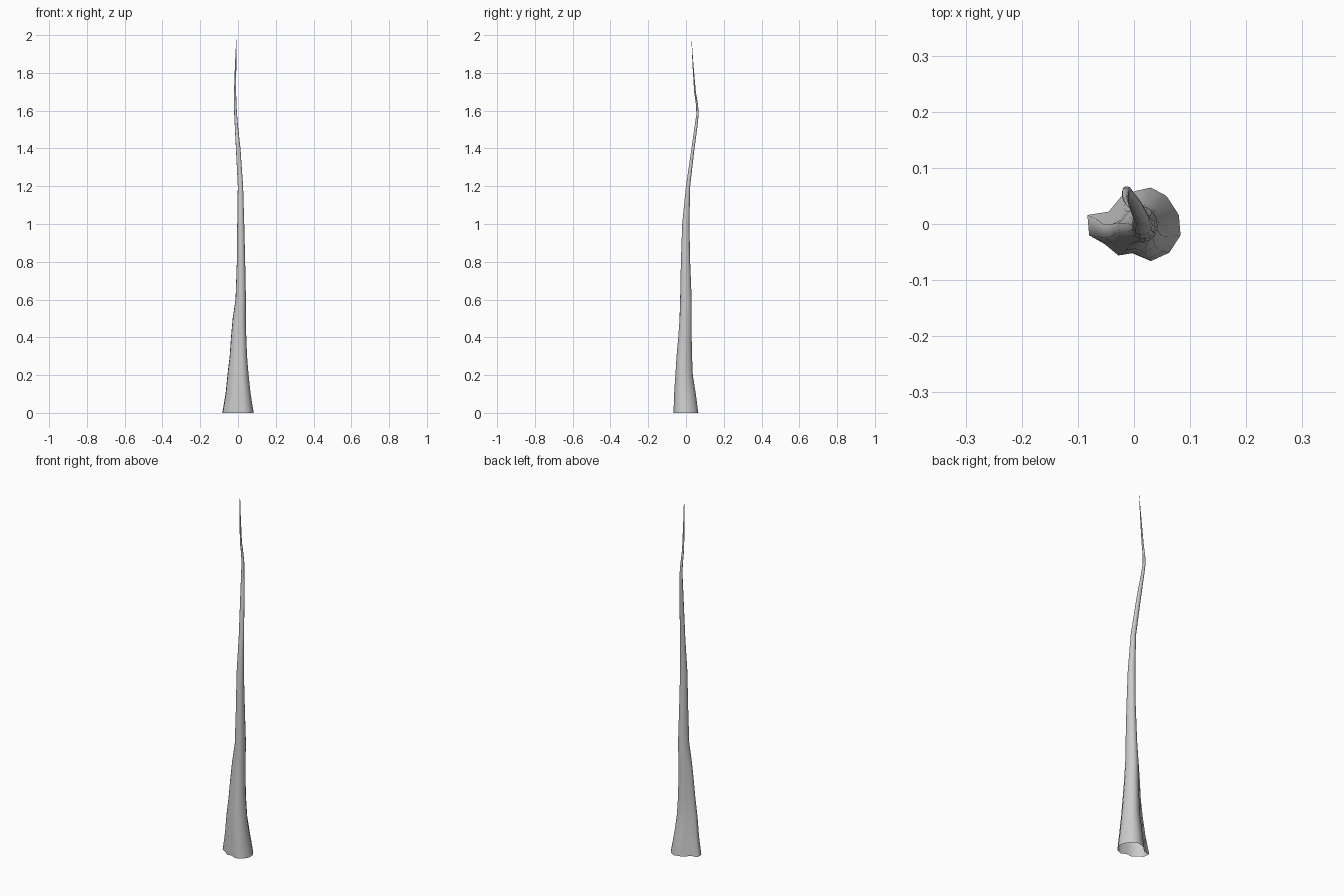
import bpy, bmesh
from math import cos, sin, radians

# Lobed outline at the foot (clockwise, seen from above)
FOOT = [(.03, .065), (.058, .05), (.08, .016), (.083, -.02), (.063, -.051),
        (.03, -.066), (-.003, -.052), (-.028, -.056), (-.052, -.036),
        (-.08, -.02), (-.083, .016), (-.045, .022), (-.022, .05), (.003, .059)]
N = len(FOOT)

# Height, x min, x max, y min, y max, amount of lobed outline
RINGS = [(0, -.083, .083, -.066, .065, 1), (.1, -.066, .067, -.063, .052, .95),
         (.2, -.056, .056, -.056, .036, .9), (.3, -.044, .048, -.05, .032, .8),
         (.4, -.037, .044, -.041, .03, .7), (.5, -.028, .041, -.034, .03, .5),
         (.6, -.013, .042, -.031, .03, .25), (.8, -.006, .038, -.027, .022, .1),
         (1, -.004, .033, -.02, .018, .05), (1.2, -.001, .027, 0, .022, 0),
         (1.4, -.011, .013, .029, .045, 0), (1.52, -.017, 0, .046, .061, 0),
         (1.58, -.02, -.005, .055, .067, 0), (1.63, -.021, -.008, .053, .064, 0),
         (1.7, -.021, -.01, .043, .052, 0), (1.85, -.016, -.009, .034, .039, 0)]


def fit(values, lo, hi):
    a, b = min(values), max(values)
    return [lo + (v - a) / (b - a) * (hi - lo) for v in values]


# Tapering root-like trunk, open underneath
bm = bmesh.new()
previous = None
for z, x0, x1, y0, y1, lobe in RINGS:
    xs, ys = [], []
    for i, (fx, fy) in enumerate(FOOT):
        a = radians(75 - 360 * i / N)
        xs.append(fx / .083 * lobe + cos(a) * (1 - lobe))
        ys.append(fy / .066 * lobe + sin(a) * (1 - lobe))
    ring = [bm.verts.new((x, y, z)) for x, y in zip(fit(xs, x0, x1), fit(ys, y0, y1))]
    if previous:
        for i in range(N):
            j = (i + 1) % N
            bm.faces.new((previous[j], previous[i], ring[i], ring[j]))
    previous = ring

# Pointed tip
tip = bm.verts.new((-.008, .028, 2))
for i in range(N):
    bm.faces.new((previous[(i + 1) % N], previous[i], tip))

mesh = bpy.data.meshes.new("tapered_trunk")
bm.to_mesh(mesh)
bm.free()
trunk = bpy.data.objects.new("tapered_trunk", mesh)
bpy.context.collection.objects.link(trunk)
for p in mesh.polygons:
    p.use_smooth = True
